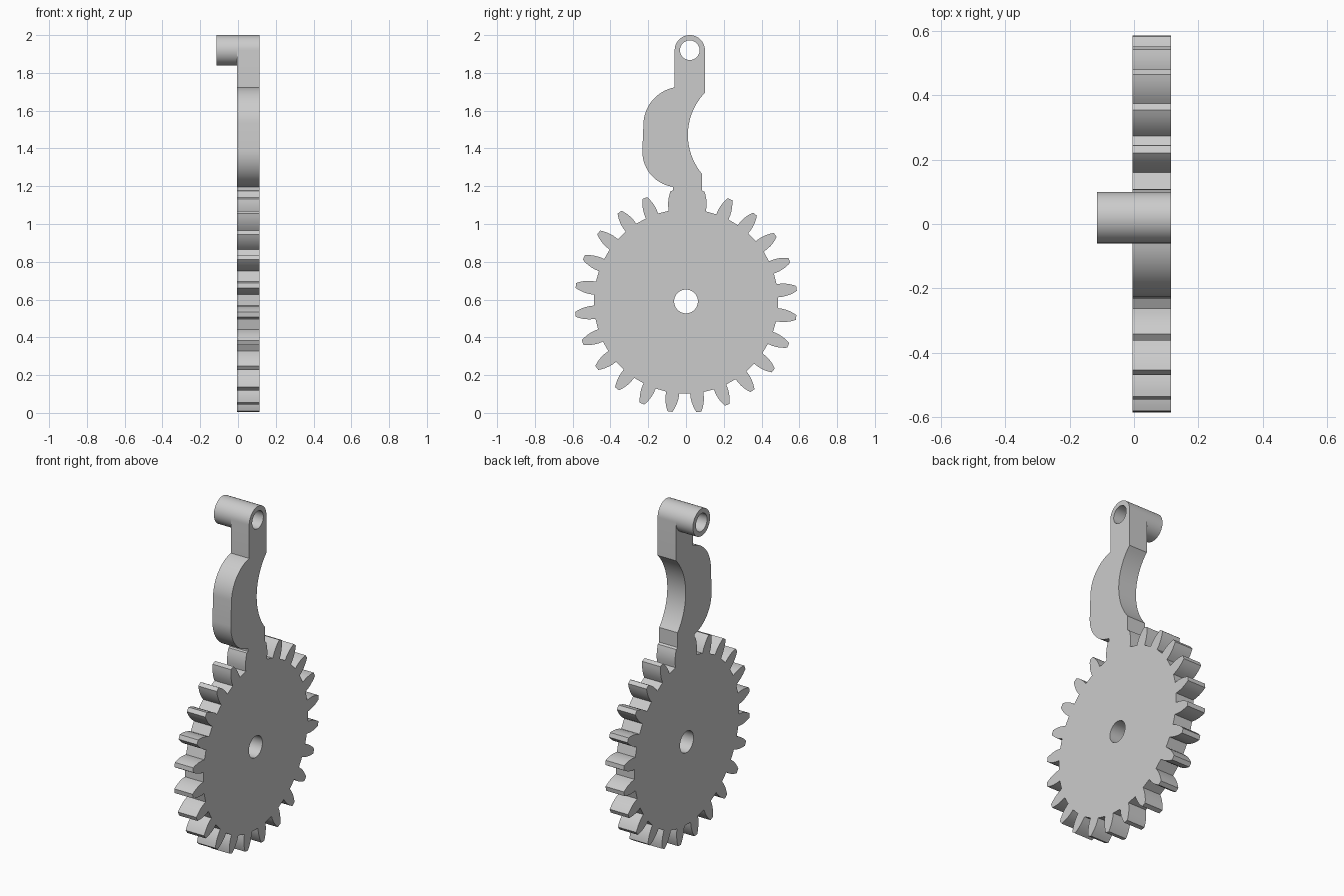
import bpy, bmesh, math
from mathutils import Vector

if "Cube" in bpy.data.objects:
    bpy.data.objects.remove(bpy.data.objects["Cube"])

grey = bpy.data.materials.new("plain grey")
grey.diffuse_color = (0.6, 0.6, 0.6, 1)
grey.use_nodes = True
grey.node_tree.nodes["Principled BSDF"].inputs["Base Color"].default_value = grey.diffuse_color

GEAR_Z, TEETH, PHASE = 0.59, 24, 6.7
BOSS_Y, BOSS_Z, BOSS_R, BORE_R = 0.02, 1.92, 0.08, 0.052
X_FRONT, X_BACK, X_BOSS = -0.005, 0.115, -0.115


def circle(cy, cz, r, n=48):
    return [(cy + r * math.cos(2 * math.pi * i / n),
             cz + r * math.sin(2 * math.pi * i / n)) for i in range(n)]


def arc(a, m, b, n=20):
    """Points on the circle arc from a through m to b."""
    (ax, ay), (mx, my), (bx, by) = a, m, b
    d = 2 * (ax * (my - by) + mx * (by - ay) + bx * (ay - my))
    sa, sm, sb = ax * ax + ay * ay, mx * mx + my * my, bx * bx + by * by
    cx = (sa * (my - by) + sm * (by - ay) + sb * (ay - my)) / d
    cy = (sa * (bx - mx) + sm * (ax - bx) + sb * (mx - ax)) / d
    r = math.hypot(ax - cx, ay - cy)
    t0, tm, t1 = (math.atan2(y - cy, x - cx) for x, y in (a, m, b))
    full = 2 * math.pi
    sweep = (t1 - t0) % full
    if (tm - t0) % full > sweep:
        sweep -= full
    return [(cx + r * math.cos(t0 + sweep * i / n),
             cy + r * math.sin(t0 + sweep * i / n)) for i in range(n + 1)]


def extrude(name, loops, x0, x1, open_back=False):
    """Fill the outline and its holes in the YZ plane and extrude along x."""
    bm = bmesh.new()
    edges = []
    for pts in loops:
        vs = [bm.verts.new((x0, y, z)) for y, z in pts]
        edges += [bm.edges.new((vs[i - 1], vs[i])) for i in range(len(vs))]
    bmesh.ops.triangle_fill(bm, edges=edges, use_beauty=True, use_dissolve=False)
    ext = bmesh.ops.extrude_face_region(bm, geom=bm.faces[:], use_keep_orig=True)
    moved = [g for g in ext["geom"] if isinstance(g, bmesh.types.BMVert)]
    bmesh.ops.translate(bm, verts=moved, vec=Vector((x1 - x0, 0, 0)))
    bmesh.ops.recalc_face_normals(bm, faces=bm.faces[:])
    if open_back:
        caps = [f for f in bm.faces if all(abs(v.co.x - x1) < 1e-5 for v in f.verts)]
        bmesh.ops.delete(bm, geom=caps, context='FACES')
    mesh = bpy.data.meshes.new(name)
    bm.to_mesh(mesh)
    bm.free()
    mesh.materials.append(grey)
    obj = bpy.data.objects.new(name, mesh)
    bpy.context.collection.objects.link(obj)
    bpy.context.view_layer.objects.active = obj
    obj.select_set(True)
    bpy.ops.object.shade_smooth_by_angle(angle=math.radians(25))
    obj.select_set(False)


# Tooth flank: radius and half width, from root to tip
FLANK = [(0.487, 0.035), (0.512, 0.035), (0.535, 0.032),
         (0.555, 0.027), (0.573, 0.0205), (0.589, 0.013)]


def flank(tooth, side):
    a = math.radians(PHASE + tooth * 360 / TEETH)
    return [(r * math.cos(a) - side * w * math.sin(a),
             GEAR_Z + r * math.sin(a) + side * w * math.cos(a)) for r, w in FLANK]


# Arm edge, up the straight side, round the boss and down the bulged side
arm = [(0.085, 1.178)]
arm += arc((0.085, 1.265), (0.01, 1.475), (0.10, 1.695))
arm += arc((BOSS_Y + BOSS_R, BOSS_Z), (BOSS_Y, BOSS_Z + BOSS_R), (BOSS_Y - BOSS_R, BOSS_Z), 24)
arm += arc((-0.06, 1.723), (-0.175, 1.658), (-0.225, 1.535))
arm += arc((-0.231, 1.39), (-0.185, 1.26), (-0.07, 1.197))
arm += [(-0.07, 1.178)]

# Gear outline, with the arm growing out between two teeth
outline = []
for t in range(TEETH):
    if t != 6:
        outline += flank(t, -1)
    if t == 5:
        outline += arm
    else:
        outline += flank(t, 1)[::-1]

extrude("gear_lever_plate",
        [outline, circle(0, GEAR_Z, 0.063), circle(BOSS_Y, BOSS_Z, BORE_R)],
        X_FRONT, X_BACK)

# Hollow pivot boss sticking out of the arm end
extrude("pivot_boss",
        [circle(BOSS_Y, BOSS_Z, BOSS_R), circle(BOSS_Y, BOSS_Z, BORE_R)],
        X_BOSS, X_FRONT, open_back=True)
